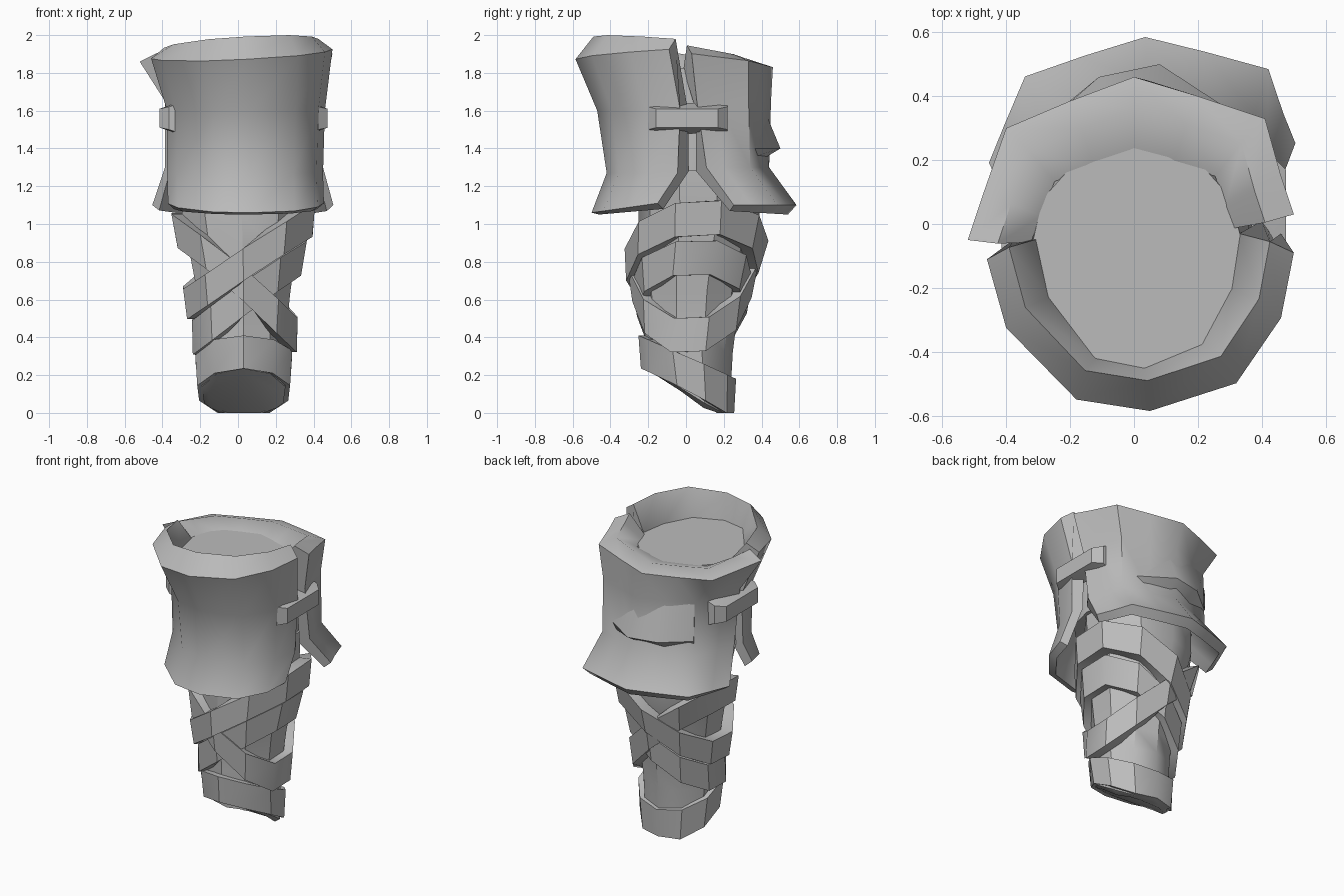
import bpy, bmesh, math

cube = bpy.data.objects.get("Cube")
if cube:
    bpy.data.objects.remove(cube, do_unlink=True)

grey = bpy.data.materials.new("plain grey")
grey.use_nodes = True
COLOUR = (0.5, 0.5, 0.5, 1)
grey.diffuse_color = COLOUR
grey.node_tree.nodes["Principled BSDF"].inputs["Base Color"].default_value = COLOUR

N = 10  # sides of the leg and the wraps


def loft(name, rings, around=True, along=False, caps=True, angle=35):
    """Skin a list of equal point rings, optionally closing either direction."""
    bm = bmesh.new()
    grid = [[bm.verts.new(p) for p in ring] for ring in rings]
    rows, cols = len(grid), len(grid[0])
    for i in range(rows if along else rows - 1):
        for j in range(cols if around else cols - 1):
            a, b = grid[i], grid[(i + 1) % rows]
            k = (j + 1) % cols
            bm.faces.new((a[j], a[k], b[k], b[j]))
    if caps:
        bm.faces.new(grid[0])
        bm.faces.new(grid[-1])
    bmesh.ops.recalc_face_normals(bm, faces=bm.faces)
    mesh = bpy.data.meshes.new(name)
    bm.to_mesh(mesh)
    bm.free()
    mesh.materials.append(grey)
    ob = bpy.data.objects.new(name, mesh)
    bpy.context.collection.objects.link(ob)
    bpy.ops.object.select_all(action='DESELECT')
    ob.select_set(True)
    bpy.context.view_layer.objects.active = ob
    bpy.ops.object.shade_smooth_by_angle(angle=math.radians(angle))


# Leg outline: height, centre x, centre y, radius x, radius y
LEG = [(0.0, 0.03, 0.05, 0.20, 0.17), (0.1, 0.03, 0.03, 0.22, 0.19),
       (0.3, 0.03, 0.01, 0.235, 0.235), (0.5, 0.03, 0.03, 0.24, 0.24),
       (0.75, 0.03, 0.03, 0.275, 0.28), (1.0, 0.02, 0.07, 0.33, 0.32),
       (1.3, 0.02, 0.06, 0.34, 0.32)]


def leg_point(z, th, off=0.0):
    z = max(z, 0.0)
    zc = min(z, LEG[-1][0])
    for lo, hi in zip(LEG, LEG[1:]):
        if zc <= hi[0]:
            t = (zc - lo[0]) / (hi[0] - lo[0])
            cx, cy, rx, ry = [a + (b - a) * t for a, b in zip(lo[1:], hi[1:])]
            break
    return (cx + (rx + off) * math.cos(th), cy + (ry + off) * math.sin(th), z)


def leg_ring(z, tilt=0.0, high=0.0, off=0.0):
    angles = [2 * math.pi * (j + 0.5) / N for j in range(N)]
    return [leg_point(z + tilt * math.cos(a - math.radians(high)), a, off)
            for a in angles]


# Leg, ending in a slanted closed end that flattens at the back
loft("leg", [leg_ring(z) for z in (1.3, 1.05, 0.85, 0.65, 0.45, 0.32)] +
     [leg_ring(0.095, 0.14, -90, 0.01), leg_ring(0.07, 0.14, -90, -0.02)])


# Slanted cloth wraps; each edge is (middle height, tilt), both share the
# direction of the high side and the offset from the leg
def wrap(name, bottom, top, high, off):
    loft(name, [leg_ring(*bottom, high, -0.03), leg_ring(*bottom, high, off),
                leg_ring(*top, high, off), leg_ring(*top, high, -0.03)],
         along=True, caps=False)


wrap("upper_wrap", (0.72, 0.23), (0.89, 0.24), 5, 0.075)
wrap("crossing_wrap", (0.60, 0.29), (0.78, 0.29), 178, 0.06)
wrap("lower_wrap", (0.52, 0.22), (0.70, 0.22), 2, 0.048)
wrap("ankle_wrap", (0.105, 0.13), (0.295, 0.115), -90, 0.035)


# Cuff plates: each level is end height, height change to the middle,
# x scale, x shift, y at the ends, y at the middle
def plate(name, outline, end, mid, levels):
    rings = []
    for z, dz, sx, shift, y_end, y_mid in levels:
        slope = 0.05 if z > 1.85 else 0  # the rim sinks towards the right side
        ring = []
        for x, y in outline:
            t = (y - end) / (mid - end)
            ring.append((x * sx + shift, y_end + t * (y_mid - y_end),
                         z + dz * t + slope * x))
        rings.append(ring)
    # transpose so that the closed profile runs around each ring
    loft(name, [list(col) for col in zip(*rings)], angle=50)


plate("front_cuff_plate",
      [(-0.46, -0.12), (-0.40, -0.33), (-0.18, -0.55), (0.05, -0.585),
       (0.32, -0.50), (0.46, -0.30), (0.50, -0.10)], -0.1, -0.585,
      [(1.60, 0, 0.76, 0.02, 0.01, -0.40), (1.28, 0, 0.79, 0.02, 0.015, -0.38),
       (1.08, -0.03, 0.79, 0.025, -0.12, -0.46), (1.11, -0.05, 0.86, 0.025, -0.15, -0.50),
       (1.27, 0, 0.86, 0.02, -0.045, -0.42), (1.60, 0, 0.87, 0.025, -0.03, -0.47),
       (1.90, -0.03, 1.0, 0, -0.09, -0.585), (1.955, 0.035, 0.85, 0, -0.055, -0.49),
       (1.82, 0, 0.66, 0, -0.03, -0.45)])

plate("back_cuff_plate",
      [(-0.52, -0.05), (-0.47, 0.10), (-0.40, 0.30), (-0.20, 0.385), (0.0, 0.46),
       (0.20, 0.40), (0.41, 0.33), (0.46, 0.15), (0.50, 0.03)], 0.0, 0.46,
      [(1.60, 0, 0.72, 0.03, 0.03, 0.38), (1.28, 0, 0.76, 0.035, 0.03, 0.39),
       (1.07, -0.02, 0.87, 0.035, 0.21, 0.54), (1.10, 0.0, 0.94, 0.035, 0.23, 0.585),
       (1.30, 0, 0.82, 0.04, 0.085, 0.44), (1.65, 0, 0.82, 0.04, 0.03, 0.45),
       (1.88, -0.05, 1.0, 0, 0.0, 0.46), (1.925, -0.065, 0.82, 0, -0.02, 0.36),
       (1.82, 0, 0.62, 0, -0.03, 0.22)])

# Crescent fold overhanging at the middle of the back
fold = []
for x, y, lip in ((-0.28, 0.31, 0.01), (-0.11, 0.38, 0.08),
                  (0.08, 0.40, 0.10), (0.34, 0.31, 0.02)):
    fold.append([(x, y, 1.64), (x, y + lip, 1.40), (x, y, 1.34)])
loft("back_fold", fold)


# Inner liner closing the side gaps and forming the floor of the cuff
def oval(z, cy, rx, ry):
    return [(rx * math.cos(a) + 0.01, cy + ry * math.sin(a), z)
            for a in (2 * math.pi * j / 12 for j in range(12))]


loft("cuff_liner", [oval(1.28, 0.0, 0.36, 0.36), oval(1.60, 0.0, 0.35, 0.36),
                    oval(1.825, -0.11, 0.34, 0.38)])


# Side straps bridging the gaps between the plates
def strap(name, side, x_out):
    rings = []
    for y, dx, half in ((-0.20, -0.05, 0.06), (-0.16, 0, 0.05),
                        (0.17, 0, 0.05), (0.22, -0.05, 0.06)):
        outer, inner = side * (x_out + dx), side * (x_out + dx - 0.09)
        rings.append([(outer, y, 1.56 - half), (outer, y, 1.56 + half),
                      (inner, y, 1.56 + half + 0.03), (inner, y, 1.56 - half - 0.03)])
    loft(name, rings, angle=20)


strap("left_strap", 1, 0.475)
strap("right_strap", -1, 0.415)
